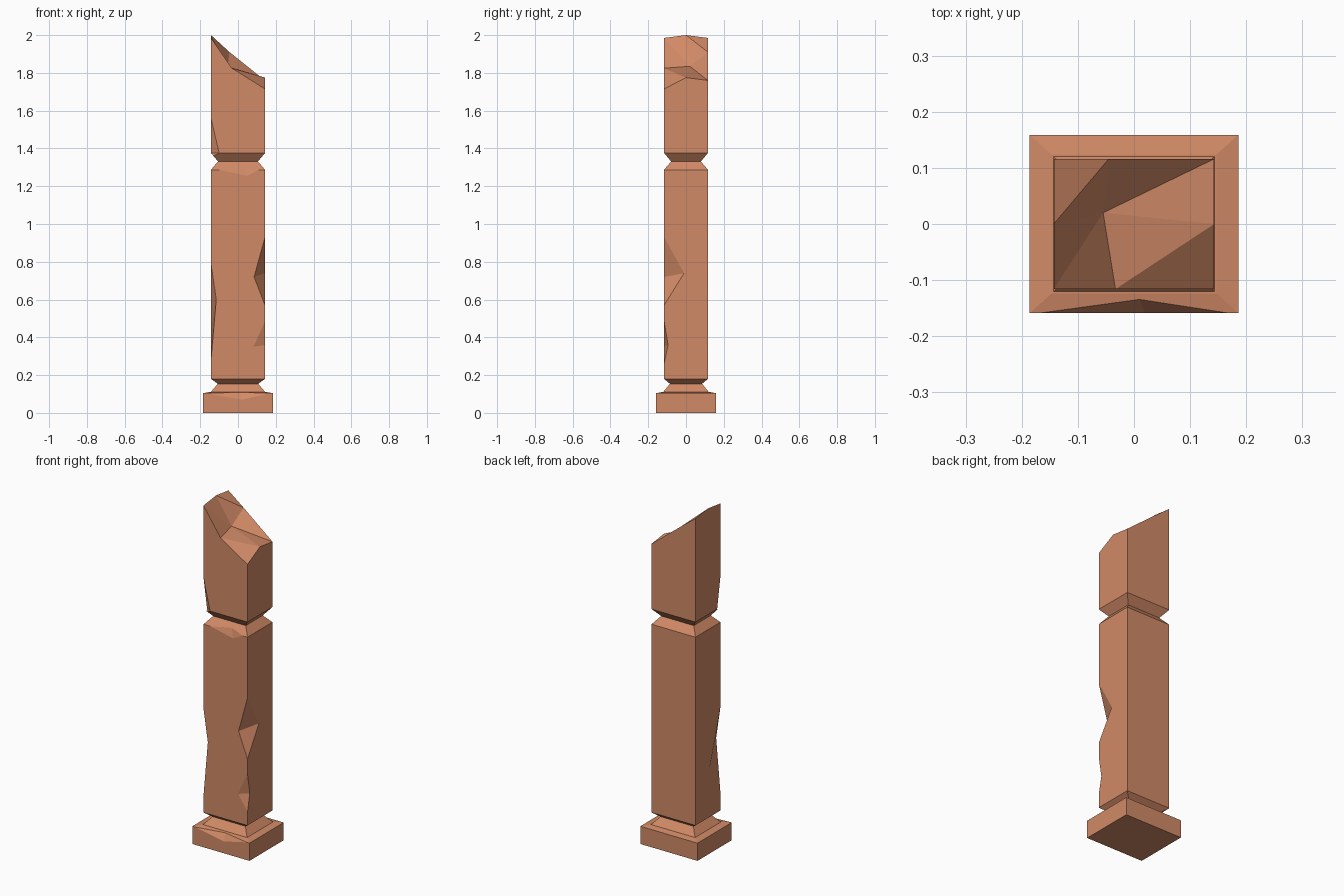
import bpy
import bmesh
from mathutils import Vector

if "Cube" in bpy.data.objects:
    bpy.data.objects.remove(bpy.data.objects["Cube"], do_unlink=True)

clay = bpy.data.materials.new("terracotta")
clay.use_nodes = True
COLOR = (0.64, 0.255, 0.135, 1)
clay.diffuse_color = COLOR
clay.node_tree.nodes["Principled BSDF"].inputs["Base Color"].default_value = COLOR


def make_object(name, bm):
    bmesh.ops.recalc_face_normals(bm, faces=bm.faces)
    mesh = bpy.data.meshes.new(name)
    bm.to_mesh(mesh)
    bm.free()
    mesh.materials.append(clay)
    obj = bpy.data.objects.new(name, mesh)
    bpy.context.collection.objects.link(obj)
    return obj


def ring(hx, hy, z):
    return [(-hx, -hy, z), (hx, -hy, z), (hx, hy, z), (-hx, hy, z)]


def loft(bm, rings):
    """Join rings of equal length and close the bottom; return the top ring."""
    rows = [[bm.verts.new(p) for p in r] for r in rings]
    bm.faces.new(rows[0])
    for low, high in zip(rows, rows[1:]):
        for i in range(len(low)):
            j = (i + 1) % len(low)
            bm.faces.new((low[i], low[j], high[j], high[i]))
    return rows[-1]


def chip(obj, end_a, end_b, on_face_1, on_face_2):
    """Knock a two-facet notch out of the edge running from end_a to end_b."""
    a, b, f, s = map(Vector, (end_a, end_b, on_face_1, on_face_2))
    mid = (f + s) / 2
    bm = bmesh.new()
    for p in (a + (a - mid) * 0.5, b + (b - mid) * 0.5,
              f + (f - s) * 0.5, s + (s - f) * 0.5):
        bm.verts.new(p)
    bmesh.ops.convex_hull(bm, input=bm.verts)
    cutter = make_object("chip_cutter", bm)
    cutter.hide_render = True
    mod = obj.modifiers.new("chip", 'BOOLEAN')
    mod.operation = 'DIFFERENCE'
    mod.solver = 'EXACT'
    mod.object = cutter
    bpy.context.view_layer.objects.active = obj
    bpy.ops.object.modifier_apply(modifier=mod.name)
    bpy.data.objects.remove(cutter, do_unlink=True)


HX, HY = 0.143, 0.116

# Plinth with a slightly sloping top
bm = bmesh.new()
bm.faces.new(loft(bm, [ring(0.186, 0.159, 0), ring(0.186, 0.159, 0.104),
                       ring(0.147, 0.124, 0.111)]))
plinth = make_object("plinth", bm)
chip(plinth, (-0.17, -0.159, 0.104), (0.17, -0.159, 0.104),
     (0.02, -0.159, 0.07), (0.01, -0.135, 0.108))

# Lower shaft: foot moulding, body and tapered neck
bm = bmesh.new()
bm.faces.new(loft(bm, [ring(0.147, 0.124, 0.107), ring(0.107, 0.085, 0.154),
                       ring(HX, HY, 0.18), ring(HX, HY, 1.287),
                       ring(0.105, 0.078, 1.332)]))
shaft = make_object("lower_shaft", bm)
# Chips on the front corners and the upper front edge
chip(shaft, (HX, -HY, 0.93), (HX, -HY, 0.57), (0.085, -HY, 0.72), (HX, -0.01, 0.74))
chip(shaft, (HX, -HY, 0.485), (HX, -HY, 0.26), (0.082, -HY, 0.35), (HX, -0.095, 0.36))
chip(shaft, (-HX, -HY, 0.79), (-HX, -HY, 0.28), (-0.115, -HY, 0.6), (-HX, -0.01, 0.45))
chip(shaft, (-0.1, -HY, 1.287), (0.11, -HY, 1.287), (0.05, -HY, 1.255), (0.03, -0.1, 1.306))

# Upper shaft, snapped off along a jagged slope
bm = bmesh.new()


def with_midpoints(corners):
    pts = []
    for i, p in enumerate(corners):
        q = corners[(i + 1) % 4]
        pts += [p, tuple((Vector(p) + Vector(q)) / 2)]
    return pts


break_line = [(-HX, -HY, 1.985), (-0.033, -HY, 1.825), (HX, -HY, 1.715), (HX, 0, 1.775),
              (HX, HY, 1.76), (-0.045, HY, 1.91), (-HX, HY, 1.985), (-HX, 0, 2.0)]
top = loft(bm, [with_midpoints(ring(0.105, 0.078, 1.33)),
                with_midpoints(ring(HX, HY, 1.376)), break_line])
centre = bm.verts.new((-0.055, 0.02, 1.835))
for i in range(1, 8, 2):
    broken = bm.faces.new((centre, top[i], top[(i + 1) % 8], top[(i + 2) % 8]))
    bmesh.ops.triangulate(bm, faces=[broken])
upper = make_object("broken_upper_shaft", bm)
chip(upper, (-HX, -HY, 1.56), (-HX, -HY, 1.33), (-0.1, -HY, 1.376), (-HX, -0.085, 1.376))
